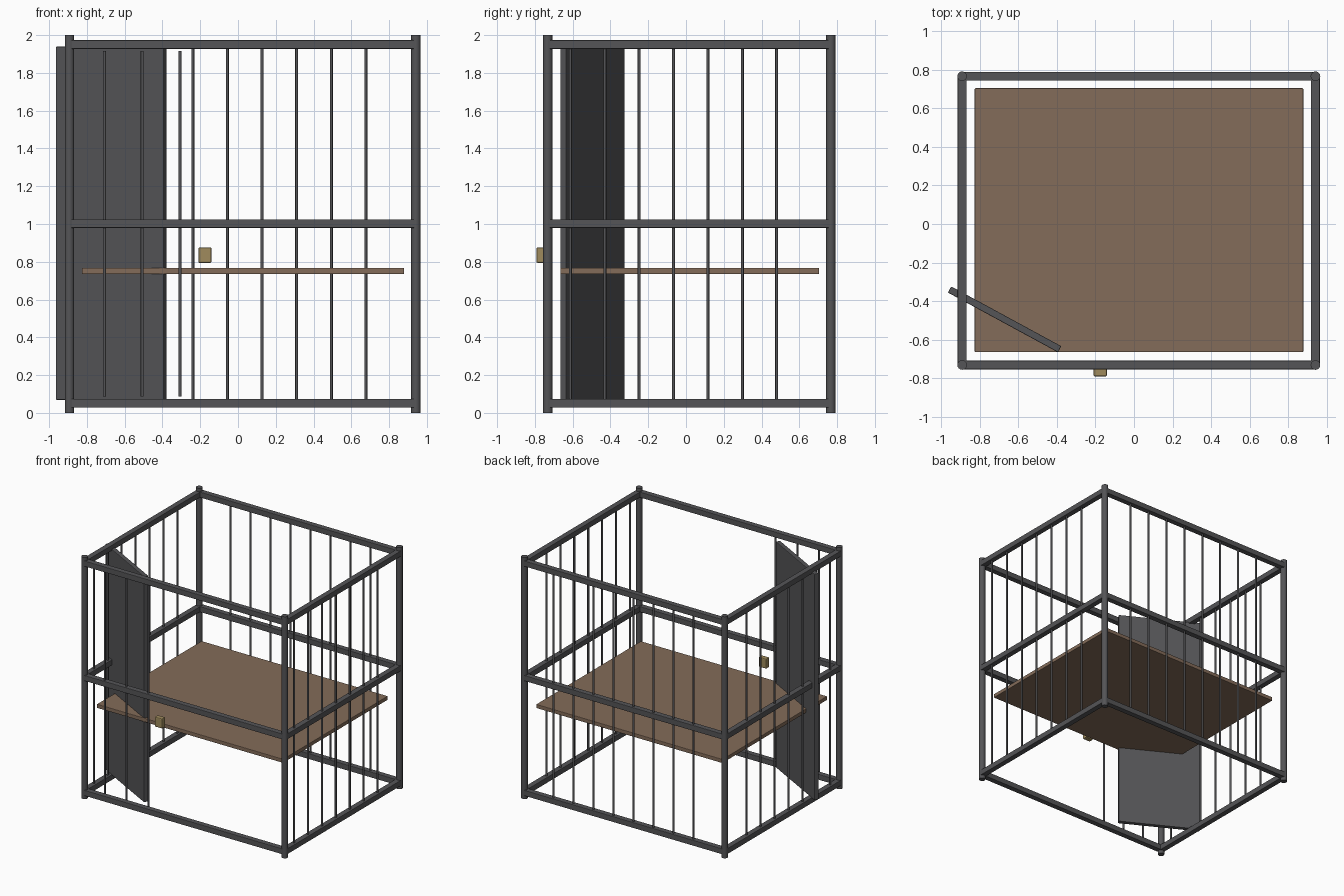
import bpy, math

if "Cube" in bpy.data.objects:
    bpy.data.objects.remove(bpy.data.objects["Cube"])

def material(name, rgb):
    m = bpy.data.materials.new(name)
    m.diffuse_color = (*rgb, 1)
    m.use_nodes = True
    m.node_tree.nodes["Principled BSDF"].inputs["Base Color"].default_value = m.diffuse_color
    return m

STEEL = material("dark_steel", (0.09, 0.09, 0.095))
WOOD = material("wood", (0.23, 0.15, 0.10))
BRASS = material("brass", (0.35, 0.26, 0.11))

def box(name, center, size, mat, bevel=0.004, turn=0.0):
    bpy.ops.mesh.primitive_cube_add(size=1, location=center, rotation=(0, 0, turn))
    o = bpy.context.object
    o.name = name
    o.scale = size
    bpy.ops.object.transform_apply(location=False, rotation=False, scale=True)
    o.data.materials.append(mat)
    b = o.modifiers.new("edge", 'BEVEL')
    b.width, b.segments = bevel, 2
    return o

def rod(name, x, y, z0, z1, r, sides):
    bpy.ops.mesh.primitive_cylinder_add(vertices=sides, radius=r, depth=z1 - z0,
                                        location=(x, y, (z0 + z1) / 2))
    o = bpy.context.object
    o.name = name
    o.data.materials.append(STEEL)
    bpy.ops.object.shade_smooth_by_angle(angle=math.radians(50))

X0, X1, Y0, Y1 = -0.892, 0.942, -0.732, 0.767
CX, CY = (X0 + X1) / 2, (Y0 + Y1) / 2
T = 0.046

# Corner posts
for x in (X0, X1):
    for y in (Y0, Y1):
        rod("corner_post", x, y, 0, 2, 0.025, 16)

# Three rings of horizontal rails
for level, z in (("bottom", 0.051), ("middle", 1.002), ("top", 1.95)):
    for y in (Y0, Y1):
        box(level + "_long_rail", (CX, y, z), (X1 - X0, T, T), STEEL)
    for x in (X0, X1):
        box(level + "_side_rail", (x, CY, z), (T, Y1 - Y0, T), STEEL)

# Back bars
for i in range(8):
    rod("back_bar", -0.606 + 0.1833 * i, Y1, 0.05, 1.95, 0.008, 8)

# Side bars
for x in (X0, X1):
    for i in range(7):
        rod("side_bar", x, -0.612 + 0.182 * i, 0.05, 1.95, 0.008, 8)

# Front bars, slightly short of the rails
for i in range(3):
    rod("front_bar", -0.707 + 0.2 * i, Y0, 0.087, 1.917, 0.008, 8)

# Open door panel, wooden shelf and latch
box("door_panel", (-0.672, -0.495, 1.004), (0.65, 0.036, 1.87), STEEL,
    turn=math.radians(-28.5))
box("shelf", (0.026, 0.02, 0.751), (1.706, 1.37, 0.032), WOOD)
box("latch", (-0.175, -0.771, 0.835), (0.07, 0.042, 0.083), BRASS, 0.008)
